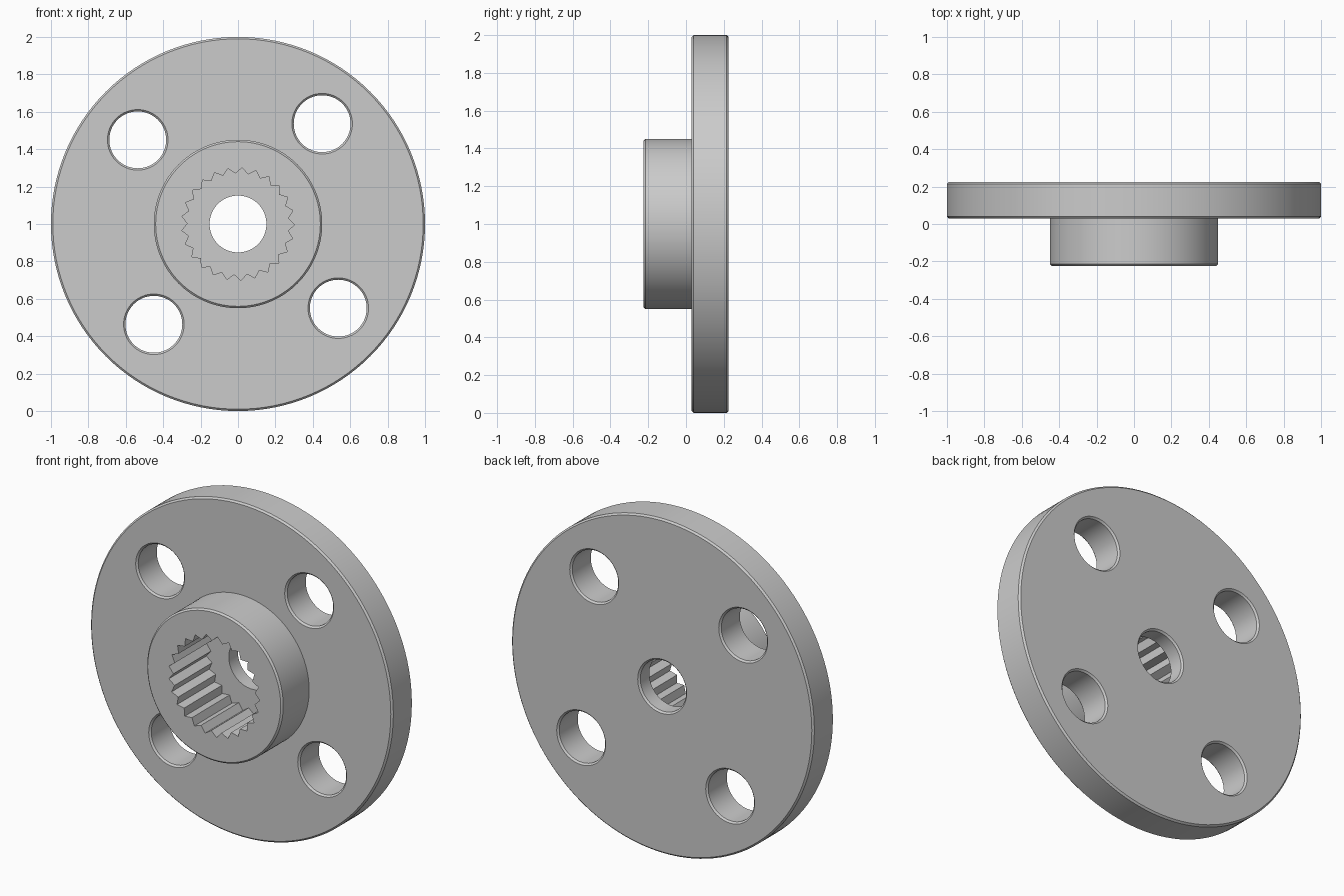
import bpy, bmesh
from math import sin, cos, radians, pi

cube = bpy.data.objects.get("Cube")
if cube:
    bpy.data.objects.remove(cube, do_unlink=True)

FRONT, STEP, BACK = -0.225, 0.03, 0.225   # y of hub face, flange front, flange back
FLOOR = 0.13                              # y where the toothed socket ends
AXIS_Z = 1.0
CH = 0.01                                 # edge chamfer

grey = bpy.data.materials.new("grey_metal")
grey.use_nodes = True
colour = (0.6, 0.6, 0.6, 1)
grey.diffuse_color = colour
grey.node_tree.nodes["Principled BSDF"].inputs["Base Color"].default_value = colour


def solid(name, sections, x=0, z=AXIS_Z):
    """Skin a closed solid along y; each section is (list of (angle, radius), y)."""
    bm = bmesh.new()
    rings = [[bm.verts.new((x + r * cos(a), y, z + r * sin(a))) for a, r in ring]
             for ring, y in sections]
    for a, b in zip(rings, rings[1:]):
        n = len(a)
        for i in range(n):
            j = (i + 1) % n
            bm.faces.new((a[i], a[j], b[j], b[i]))
    bm.faces.new(rings[0])
    bm.faces.new(rings[-1])
    bmesh.ops.recalc_face_normals(bm, faces=bm.faces)
    mesh = bpy.data.meshes.new(name)
    bm.to_mesh(mesh)
    bm.free()
    mesh.materials.append(grey)
    obj = bpy.data.objects.new(name, mesh)
    bpy.context.collection.objects.link(obj)
    return obj


def circle(r, n):
    return [(2 * pi * i / n, r) for i in range(n)]


def lathe(name, profile, n, **pos):
    return solid(name, [(circle(r, n), y) for r, y in profile], **pos)


def hole(name, r, front, **pos):
    """Round cutter through the back, flared to chamfer its rims."""
    out = 0.02
    return lathe(name, [(r + CH + out, front - out), (r, front + CH),
                        (r, BACK - CH), (r + CH + out, BACK + out)], 64, **pos)


# Flange and hub in one turned body
body = lathe("splined_flange", [
    (0.45 - CH, FRONT), (0.45, FRONT + CH), (0.45, STEP),
    (1 - CH, STEP), (1, STEP + CH), (1, BACK - CH), (1 - CH, BACK)], 128)

# Toothed socket
TEETH = 25
star = [(radians(-87) + pi * i / TEETH, 0.27 if i % 2 else 0.302)
        for i in range(2 * TEETH)]
cutters = [solid("socket_cutter", [(star, FRONT - 0.05), (star, FLOOR)])]

# Centre bore and four bolt holes
cutters.append(hole("bore_cutter", 0.152, FLOOR - 0.03))
for k in range(4):
    a = radians(50 + 90 * k)
    cutters.append(hole("bolt_hole_cutter", 0.152, STEP,
                        x=0.7 * cos(a), z=AXIS_Z + 0.7 * sin(a)))

for c in cutters:
    c.hide_render = True
    mod = body.modifiers.new(c.name, 'BOOLEAN')
    mod.operation = 'DIFFERENCE'
    mod.solver = 'EXACT'
    mod.object = c

# Apply the cuts and drop the cutters
bpy.context.view_layer.update()
cut = bpy.data.meshes.new_from_object(
    body.evaluated_get(bpy.context.evaluated_depsgraph_get()))
body.modifiers.clear()
body.data = cut
for c in cutters:
    bpy.data.objects.remove(c, do_unlink=True)

bpy.ops.object.select_all(action='DESELECT')
body.select_set(True)
bpy.context.view_layer.objects.active = body
bpy.ops.object.shade_smooth_by_angle(angle=radians(30))
